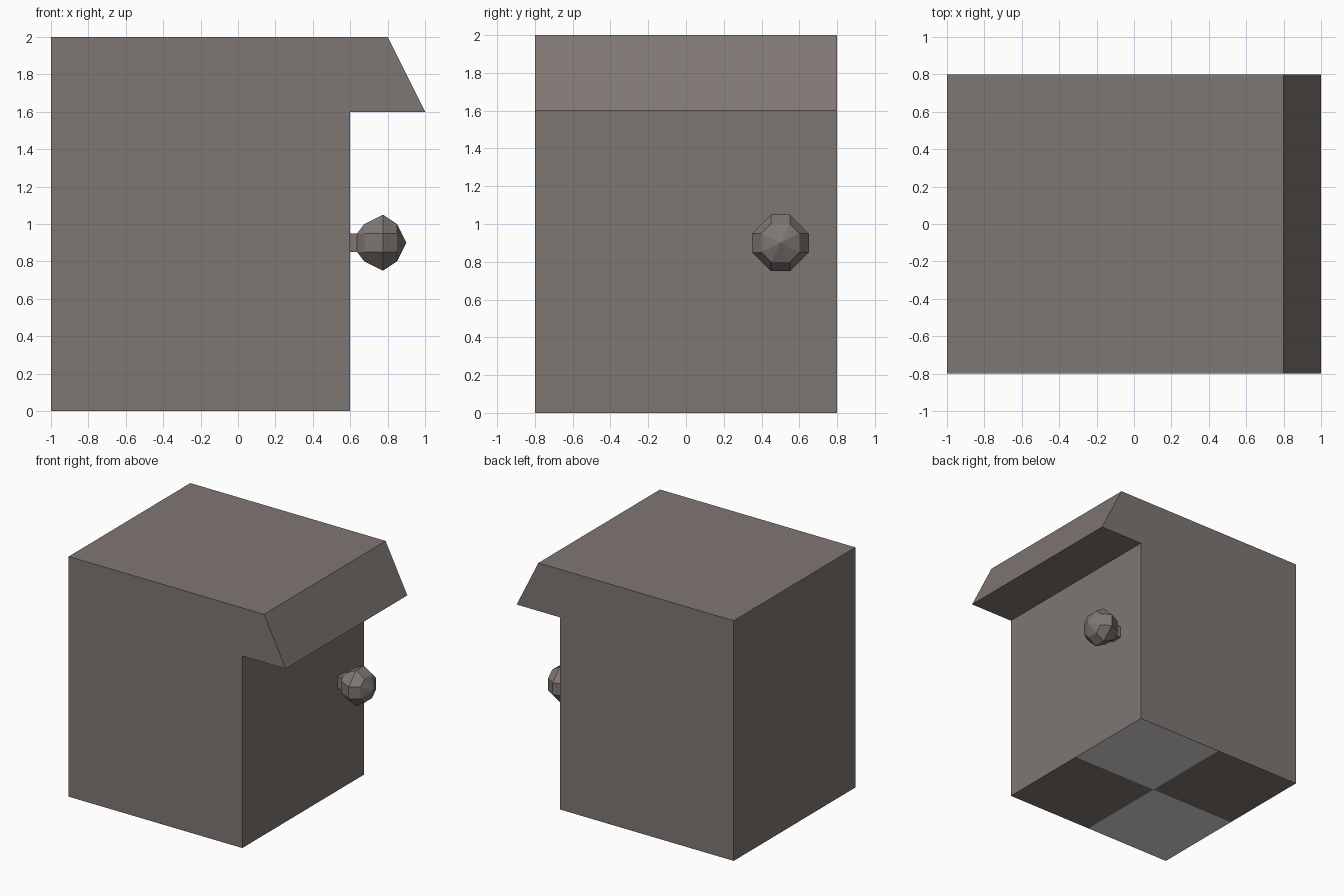
import bpy, bmesh

if "Cube" in bpy.data.objects:
    bpy.data.objects.remove(bpy.data.objects["Cube"])


def material(name, rgb):
    m = bpy.data.materials.new(name)
    m.diffuse_color = (*rgb, 1)
    m.use_nodes = True
    m.node_tree.nodes["Principled BSDF"].inputs["Base Color"].default_value = m.diffuse_color
    return m


brown = material("warm grey brown", (0.212, 0.184, 0.17))
grey = material("light grey", (0.7, 0.7, 0.7))


def finish(name, bm, mats):
    bmesh.ops.recalc_face_normals(bm, faces=bm.faces[:])
    me = bpy.data.meshes.new(name)
    bm.to_mesh(me)
    bm.free()
    for m in mats:
        me.materials.append(m)
    ob = bpy.data.objects.new(name, me)
    bpy.context.collection.objects.link(ob)
    return ob


# Cabinet body: side profile with sloped overhang, extruded along y
profile = [(-1, 0), (0.6, 0), (0.6, 1.6), (1, 1.6), (0.8, 2), (-1, 2)]
bm = bmesh.new()
face = bm.faces.new([bm.verts.new((x, -0.8, z)) for x, z in profile])
ext = bmesh.ops.extrude_face_region(bm, geom=[face])
new_verts = [g for g in ext["geom"] if isinstance(g, bmesh.types.BMVert)]
bmesh.ops.translate(bm, vec=(0, 1.6, 0), verts=new_verts)


# Underside: split in quarters, alternate quarters are light grey
def underside():
    return [f for f in bm.faces if all(v.co.z < 1e-4 for v in f.verts)]


for normal in ((1, 0, 0), (0, 1, 0)):
    faces = underside()
    edges = list({e for f in faces for e in f.edges})
    verts = list({v for f in faces for v in f.verts})
    bmesh.ops.bisect_plane(bm, geom=faces + edges + verts,
                           plane_co=(-0.2, 0, 0), plane_no=normal)
for f in underside():
    c = f.calc_center_median()
    f.material_index = 1 if (c.x + 0.2) * c.y > 0 else 0
finish("body", bm, [brown, grey])

# Knob: square stem widening to a faceted eight-sided ball with a pointed tip
KY, KZ, H = 0.5, 0.9, 0.05


def ring(bm, x, r):
    pts = [(r, -H), (r, H), (H, r), (-H, r), (-r, H), (-r, -H), (-H, -r), (H, -r)]
    return [bm.verts.new((x, KY + y, KZ + z)) for y, z in pts]


bm = bmesh.new()
rings = [ring(bm, x, r) for x, r in
         ((0.6, 0.05), (0.637, 0.05), (0.675, 0.1), (0.775, 0.15), (0.85, 0.1))]
for a, b in zip(rings, rings[1:]):
    for i in range(8):
        j = (i + 1) % 8
        bm.faces.new((a[i], a[j], b[j], b[i]))
tip = bm.verts.new((0.9, KY, KZ))
for i in range(8):
    bm.faces.new((rings[-1][i], rings[-1][(i + 1) % 8], tip))
# Weld the doubled corners where the section is square
bmesh.ops.remove_doubles(bm, verts=bm.verts[:], dist=1e-4)
finish("knob", bm, [brown])
